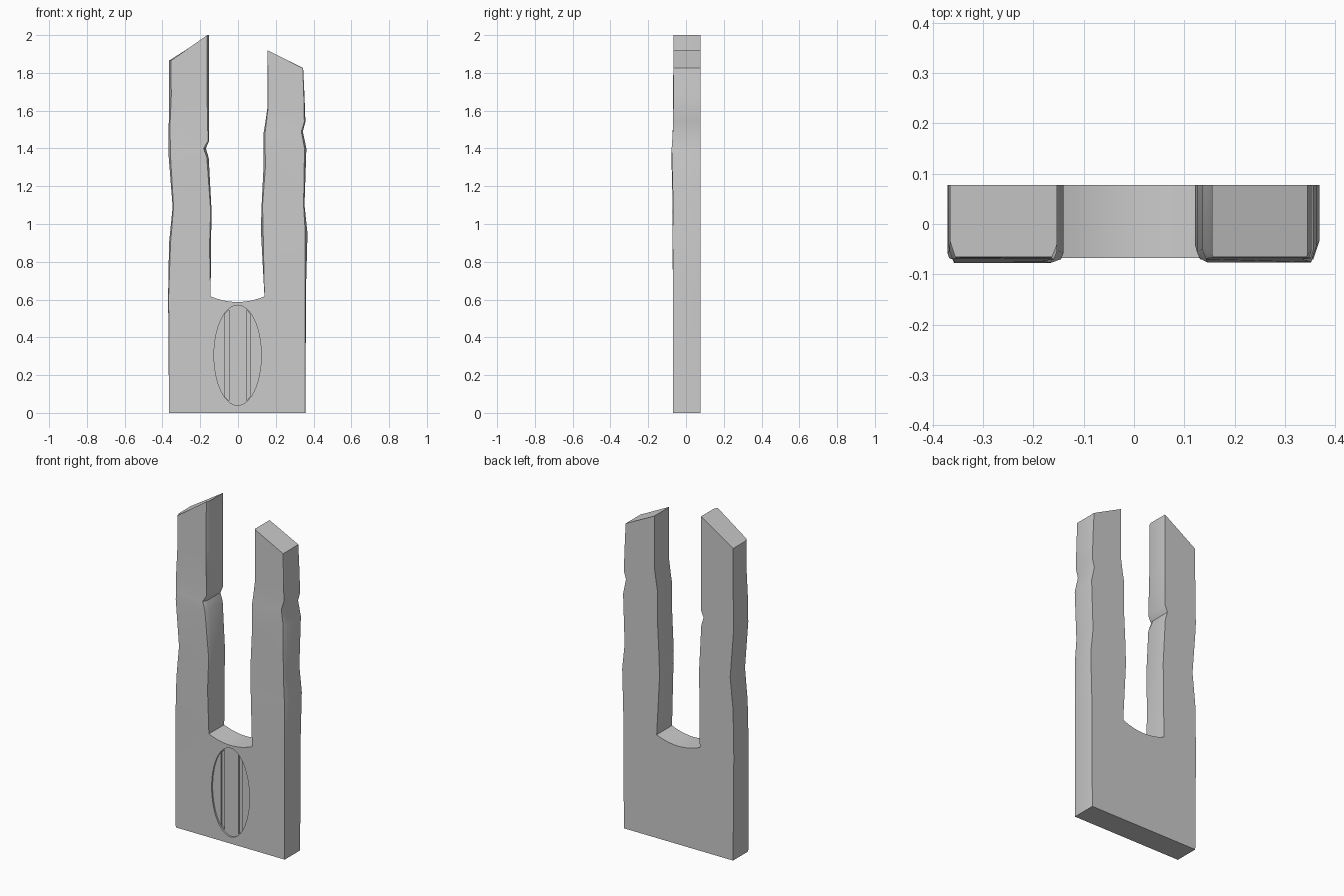
import bpy, bmesh
from math import sin, cos, pi, sqrt, radians

if "Cube" in bpy.data.objects:
    bpy.data.objects.remove(bpy.data.objects["Cube"])

BACK = 0.077
FRONT = -0.068

# Prong rows: outer x, outer z, inner x, inner z, front y, front edge wear
LEFT = [(-.365, 0, -.145, 0, FRONT, .001),
        (-.370, .62, -.145, .617, FRONT, .003),
        (-.365, .90, -.143, .88, -.072, .008),
        (-.346, 1.09, -.140, 1.07, -.070, .005),
        (-.368, 1.37, -.155, 1.35, -.077, .010),
        (-.369, 1.41, -.170, 1.40, -.074, .012),
        (-.367, 1.50, -.153, 1.44, -.070, .006),
        (-.365, 1.68, -.153, 1.72, -.068, .012),
        (-.365, 1.865, -.153, 2.0, -.066, .010)]
RIGHT = [(.357, 0, .140, 0, FRONT, .001),
         (.360, .66, .140, .617, FRONT, .004),
         (.368, .95, .121, .97, -.071, .012),
         (.352, 1.10, .125, 1.10, -.068, .005),
         (.362, 1.40, .135, 1.30, -.076, .010),
         (.343, 1.49, .135, 1.48, -.070, .008),
         (.357, 1.54, .142, 1.52, -.068, .006),
         (.352, 1.68, .155, 1.61, -.067, .004),
         (.345, 1.825, .155, 1.92, -.066, .002)]


def finish(bm, name):
    bmesh.ops.remove_doubles(bm, verts=bm.verts, dist=1e-4)
    bmesh.ops.recalc_face_normals(bm, faces=bm.faces)
    me = bpy.data.meshes.new(name)
    bm.to_mesh(me)
    bm.free()
    ob = bpy.data.objects.new(name, me)
    bpy.context.collection.objects.link(ob)
    return ob


def prong(bm, rows, side):
    """Loft worn six-sided sections; leave the joint to the bridge open."""
    rings = []
    for k, (xo, zo, xi, zi, yf, c) in enumerate(rows):
        ci = 0 if k < 2 else c
        yi = 0.0 if k < 2 else yf + 2.5 * c
        pts = [(xo - side * c, zo, yf), (xi + side * ci, zi, yf), (xi, zi, yi),
               (xi, zi, BACK), (xo, zo, BACK), (xo, zo, yf + 3 * c)]
        rings.append([bm.verts.new((x, y, z)) for x, z, y in pts])
    for k, (a, b) in enumerate(zip(rings, rings[1:])):
        for i in range(6):
            if k == 0 and i in (1, 2):
                continue
            j = (i + 1) % 6
            bm.faces.new((a[i], a[j], b[j], b[i]))
    bm.faces.new(rings[0])
    bm.faces.new(rings[-1])


# Forked body with an arched bridge between the prongs
bm = bmesh.new()
prong(bm, LEFT, -1)
prong(bm, RIGHT, 1)
N = 12
cols = []
for i in range(N + 1):
    t = i / N
    x = -.145 + .285 * t
    z = .617 - .03 * (1 - (2 * t - 1) ** 2)
    cols.append([bm.verts.new(p) for p in
                 ((x, FRONT, 0), (x, FRONT, z), (x, BACK, z), (x, BACK, 0))])
for a, b in zip(cols, cols[1:]):
    for i in range(4):
        j = (i + 1) % 4
        bm.faces.new((a[i], b[i], b[j], a[j]))
# Inner corners: close the section steps beside the bridge
for x in (-.145, .140):
    bm.verts.new((x, 0, .617))
    bm.faces.new([bm.verts.new(p) for p in
                  ((x, FRONT, .617), (x, 0, .617), (x, BACK, .617))])
    bm.faces.new([bm.verts.new(p) for p in
                  ((x, FRONT, 0), (x, 0, 0), (x, BACK, 0))])
body = finish(bm, "forked_body")


def prism_cutter(name, profile, depth):
    bm = bmesh.new()
    f = bm.faces.new([bm.verts.new((x, -.12, z)) for x, z in profile])
    ext = bmesh.ops.extrude_face_region(bm, geom=[f])["geom"]
    for v in (g for g in ext if isinstance(g, bmesh.types.BMVert)):
        v.co.y = FRONT + depth
    ob = finish(bm, name)
    ob.hide_render = True
    return ob


# Oval recess and two vertical grooves in the front
CX, CZ, RX, RZ = -.002, .305, .125, .265
cutters = [prism_cutter("oval_cutter", [(CX + RX * cos(2 * pi * i / 64),
           CZ + RZ * sin(2 * pi * i / 64)) for i in range(64)], .010)]
for s in (-1, 1):
    xs = (s * .046, s * .069)
    h = [.98 * RZ * sqrt(1 - (x / RX) ** 2) for x in xs]
    cutters.append(prism_cutter("groove_cutter", [
        (CX + xs[0], CZ - h[0]), (CX + xs[1], CZ - h[1]),
        (CX + xs[1], CZ + h[1]), (CX + xs[0], CZ + h[0])], .020))
for c in cutters:
    m = body.modifiers.new(c.name, 'BOOLEAN')
    m.operation = 'DIFFERENCE'
    m.solver = 'EXACT'
    m.object = c

bpy.context.view_layer.objects.active = body
body.select_set(True)
for m in list(body.modifiers):
    bpy.ops.object.modifier_apply(modifier=m.name)
for c in cutters:
    bpy.data.objects.remove(c)
bpy.ops.object.shade_smooth_by_angle(angle=radians(30))
